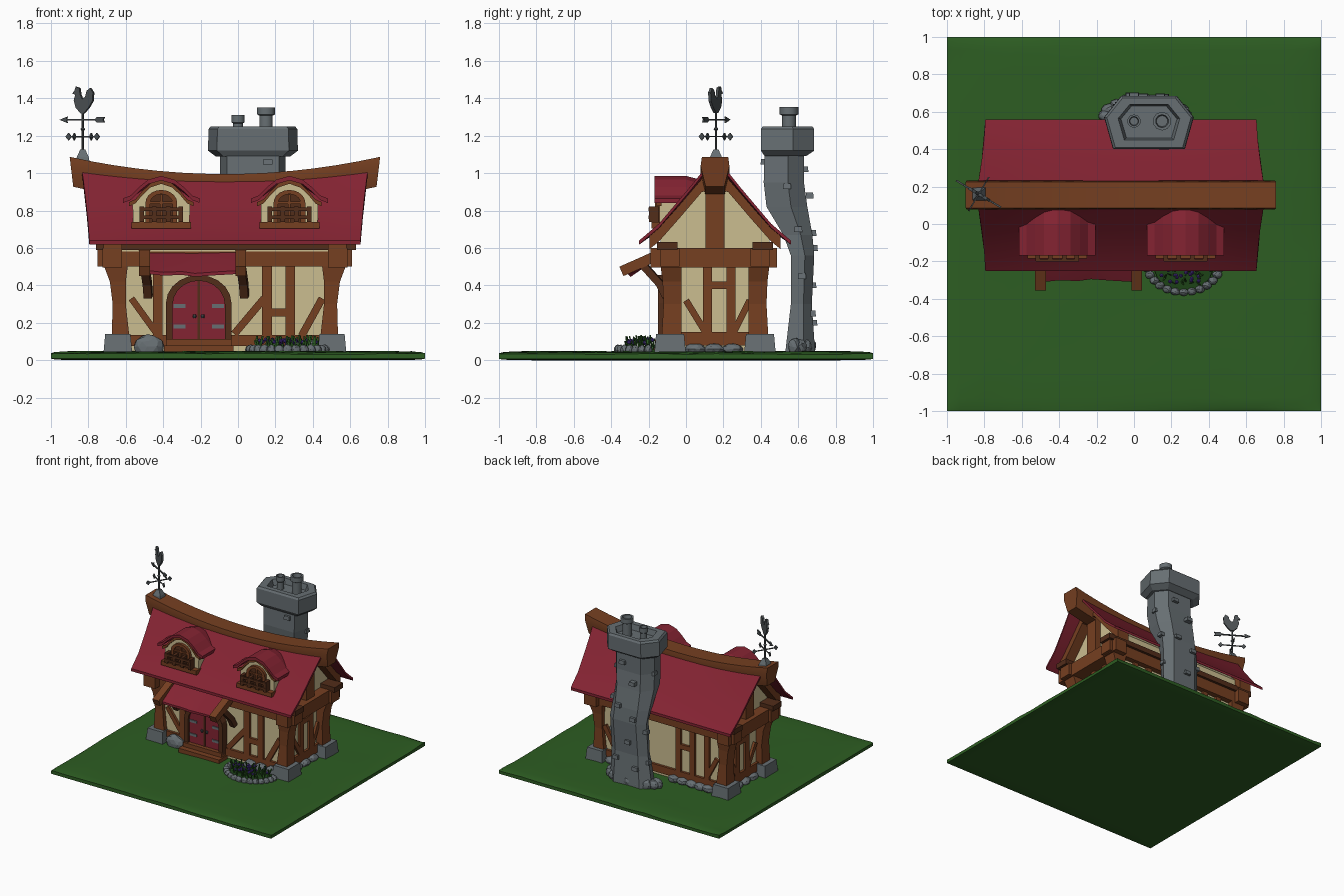
import bpy, bmesh, math, random
from mathutils import Vector, Matrix

if "Cube" in bpy.data.objects:
    bpy.data.objects.remove(bpy.data.objects["Cube"])
random.seed(4)

COL = {"grass": (.026, .11, .016), "leaf": (.012, .055, .008), "violet": (.07, .03, .28),
       "roof_red": (.23, .017, .032), "timber": (.18, .05, .015), "dark_timber": (.085, .026, .01),
       "plaster": (.60, .51, .28), "stone": (.135, .158, .17), "metal": (.07, .08, .085)}
MATS = {}
for k, c in COL.items():
    MATS[k] = bpy.data.materials.new(k)
    MATS[k].diffuse_color = (*c, 1)
PARTS = {}
CX, CY = -.07, .155          # house centre


def part(name, mat):
    return PARTS.setdefault(name, (bmesh.new(), mat))[0]


def loft(name, mat, rings):
    bm = part(name, mat)
    vs = [[bm.verts.new(p) for p in r] for r in rings]
    n = len(vs[0])
    for a, b in zip(vs, vs[1:]):
        for i in range(n):
            j = (i + 1) % n
            bm.faces.new((a[i], a[j], b[j], b[i]))
    bm.faces.new(vs[0][::-1])
    bm.faces.new(vs[-1])


def box(name, mat, x0, x1, y0, y1, z0, z1, taper=0):
    t = taper
    loft(name, mat, [[(x0, y0, z0), (x1, y0, z0), (x1, y1, z0), (x0, y1, z0)],
                     [(x0 + t, y0 + t, z1), (x1 - t, y0 + t, z1), (x1 - t, y1 - t, z1), (x0 + t, y1 - t, z1)]])


def plate(name, mat, pts, y0, y1):
    loft(name, mat, [[(x, y, z) for x, z in pts] for y in (y0, y1)])


def bar(name, mat, path, w, h, up=(0, 0, 1)):
    pts = [Vector(p) for p in path]
    rings = []
    for i, p in enumerate(pts):
        t = (pts[min(i + 1, len(pts) - 1)] - pts[max(i - 1, 0)]).normalized()
        s = t.cross(Vector(up)).normalized() * w / 2
        v = s.normalized().cross(t) * h / 2
        rings.append([p + s + v, p - s + v, p - s - v, p + s - v])
    loft(name, mat, rings)


def lathe(name, mat, x, y, prof, n=10):
    loft(name, mat, [[(x + r * math.cos(a), y + r * math.sin(a), z) for a in
                      [math.tau * (i + .5) / n for i in range(n)]] for r, z in prof])


def rock(name, x, y, z, sx, sy, sz):
    m = Matrix.Translation((x, y, z)) @ Matrix.Diagonal((sx, sy, sz, 1)) @ Matrix.Rotation(random.random() * 6, 4, 'Z')
    r = bmesh.ops.create_icosphere(part(name, "stone"), subdivisions=2, radius=1, matrix=m)
    for v in r["verts"]:
        v.co += Vector([random.uniform(-.08, .08) * s for s in (sx, sy, sz)])


def arch(cx, hw, z0, z1, rise, n=10):
    return [(cx - hw, z0)] + [(cx - hw * math.cos(math.pi * i / n), z1 - rise + rise * math.sin(math.pi * i / n))
                              for i in range(n + 1)] + [(cx + hw, z0)]


# ground slab with a gently uneven top and rounded rim
cs = [-1, -.98, -.93] + [-.8 + .16 * i for i in range(11)] + [.93, .98, 1]
rim = lambda x, y: {1: .012, .98: .006, .93: .002}.get(max(abs(x), abs(y)), 0)
loft("ground", "grass", [[(x, y, .046 - rim(x, y) + random.uniform(-.004, .004)) for y in cs] +
                         [(x, y, min(1, rim(x, y) / .012) * .008) for y in cs[::-1]] for x in cs])

# plaster walls and attic with gables
box("walls", "plaster", -.62, .48, -.09, .40, .05, .62)
att = [(.29, .58), (.29, .69), (.19, .80), (.07, .93)]
sec = [(-o, z) for o, z in att] + [(o, z) for o, z in att[::-1]]
loft("attic", "plaster", [[(CX + s * .57, CY + o, z) for o, z in sec] for s in (-1, 1)])

# curved roof: section swept along x with a sagging ridge
PROF = [(0, .97), (.07, .96), (.13, .893), (.19, .83), (.3, .715), (.405, .64)]


def rz(off, u):
    o = abs(off)
    for (a, za), (b, zb) in zip(PROF, PROF[1:]):
        if o <= b:
            z = za + (zb - za) * (o - a) / (b - a)
            break
    return z + .055 * u * u * (1 - o / .405)


offs = [-o for o, _ in PROF[:0:-1]] + [o for o, _ in PROF]
xr = lambda o, u: CX + u * (.725 + .05 * (1 - abs(o) / .405) ** 1.5)
loft("roof", "roof_red", [[(xr(o, u), CY + o, rz(o, u)) for o in offs] +
                          [(xr(o, u), CY + o, rz(o, u) - .022) for o in offs[::-1]]
                          for u in [i / 7 - 1 for i in range(15)]])

# sagging ridge beam
rs = [(-.07, 0), (.07, 0), (.077, -.05), (.05, -.16), (-.05, -.16), (-.077, -.05)]
loft("ridge_beam", "timber", [[(CX + u * (.83 + .12 * dz * abs(u)), CY + o, .995 + .092 * u * u + dz) for o, dz in rs]
                              for u in [i / 7 - 1 for i in range(15)]])

# gable rafters, crossing wall beams, corner posts and corner stones
ro = [-.35, -.3, -.19, -.07, 0, .07, .19, .3, .35]
for s in (-1, 1):
    loft("gable_rafters", "timber", [[(CX + s * x, CY + o, rz(o, .8) - .02) for o in ro] +
                                     [(CX + s * x, CY + o, rz(o, .8) - .09) for o in ro[::-1]] for x in (.55, .65)])
    a, b = sorted((CX + s * .55, CX + s * .62))
    box("gable_posts", "timber", a, b, .105, .205, .58, .95)
    a, b = sorted((CX + s * .55, CX + s * .655))
    box("cross_beams", "timber", a, b, -.19, .485, .495, .6)
    y0, y1 = sorted((CY + s * .19, CY + s * .29))
    box("long_beams", "timber", -.75, .61, y0, y1, .50, .597)
    y0, y1 = sorted((CY + s * .2, CY + s * .31))
    box("eave_plates", "dark_timber", -.76, .63, y0, y1, .59, .632)
    for t in (-1, 1):
        loft("corner_posts", "timber", [[(CX + s * x, CY + t * y, z) for x, y in ((a, .18), (b, .18), (b, h), (a, h))]
             for z, a, b, h in ((.12, .51, .605, .285), (.3, .53, .60, .275), (.42, .53, .615, .28), (.5, .52, .645, .29))])
        a, b = sorted((CX + s * .495, CX + s * .65))
        c, d = sorted((CY + t * .155, CY + t * .325))
        box("corner_stones", "stone", a, b, c, d, .03, .14, .01)

# timber framing on each wall: (u0, z0, u1, z1, width)
WALLS = {"front": lambda u, d, z: (u, -.09 - d, z), "back": lambda u, d, z: (u, .40 + d, z),
         "right": lambda u, d, z: (.48 + d, u, z), "left": lambda u, d, z: (-.62 - d, u, z)}
side = [(.115, .1, .115, .5, .05), (.24, .1, .24, .5, .05), (.115, .4, .24, .4, .04), (.0, .32, .11, .14, .035),
        (.25, .14, .34, .32, .035), (-.03, .115, .35, .115, .07)]
FRAME = {"front": [(-.43, .1, -.43, .5, .05), (.155, .1, .155, .5, .055), (.28, .1, .28, .5, .05),
                   (.155, .255, .28, .255, .045), (-.02, .14, .14, .33, .04), (.34, .13, .45, .33, .04),
                   (-.57, .33, -.44, .15, .035), (-.6, .105, -.38, .105, .06), (-.04, .105, .46, .105, .06)],
         "back": [(x, .1, x, .5, .045) for x in (-.48, -.35, -.22, .2, .33)] +
                 [(-.6, .105, .46, .105, .06), (-.35, .34, -.22, .34, .04), (-.57, .32, -.48, .15, .035),
                  (.34, .14, .45, .33, .04)],
         "right": side, "left": side}
for w, items in FRAME.items():
    for u0, z0, u1, z1, t in items:
        n = Vector((z0 - z1, u1 - u0)).normalized() * t / 2
        quad = [(u0 + n.x, z0 + n.y), (u1 + n.x, z1 + n.y), (u1 - n.x, z1 - n.y), (u0 - n.x, z0 - n.y)]
        loft(w + "_framing", "timber", [[WALLS[w](u, d, z) for u, z in quad] for d in (-.01, .02)])

# arched double door with frame, hinges and steps
DX = -.21
plate("door_frame", "dark_timber", arch(DX, .175, .09, .455, .15) + arch(DX, .14, .09, .425, .13)[::-1], -.15, -.08)
plate("door", "roof_red", arch(DX, .142, .09, .427, .13), -.132, -.085)
box("door_gap", "dark_timber", DX - .006, DX + .006, -.137, -.13, .1, .425)
for s in (-1, 1):
    for z in (.18, .29):
        a, b = sorted((DX + s * .135, DX + s * .07))
        box("hinges", "stone", a, b, -.139, -.13, z - .01, z + .01)
    lathe("door_knobs", "metal", DX + s * .022, -.137, [(.008, .225), (.011, .235), (.008, .245)], 8)
box("steps", "timber", -.395, -.025, -.21, -.1, .04, .078)
box("steps", "timber", -.385, -.035, -.165, -.1, .07, .112)

# porch awning on log brackets
loft("awning", "roof_red", [[(x, -.10, .592), (x, -.2, .54 - d), (x, -.305 + d, .474 - d), (x, -.305 + d, .456 - d),
                             (x, -.2, .522 - d), (x, -.10, .574)]
                            for x, d in ((-.49, -.006), (-.4, .004), (-.3, 0), (-.23, .01), (-.12, .002), (.02, -.006))])
for x in (-.5, .015):
    bar("awning_logs", "timber", [(x, -.345, .475), (x, -.22, .53), (x, -.1, .585)], .058, .055)
    bar("awning_struts", "dark_timber", [(x + .02, -.105, .34), (x + .015, -.14, .41), (x, -.23, .51)], .045, .04)

# two dormers in the front slope
DR = [(-.205, .865), (-.165, .88), (-.12, .925), (-.07, .965), (0, .985), (.07, .965), (.12, .925), (.165, .88), (.205, .865)]
for dx in (-.41, .275):
    shell = lambda t0, t1, k=1: [(dx + x * k, z - t0) for x, z in DR] + [(dx + x * k, z - t1) for x, z in DR[::-1]]
    loft("dormer_roofs", "roof_red", [[(x, y, z - d) for x, z in shell(0, .024)]
                                      for y, d in ((-.168, 0), (.0, 0), (.075, .02))])
    plate("dormer_trim", "timber", shell(.02, .042, .84), -.158, -.13)
    plate("dormer_walls", "plaster", [(dx - .15, .69)] + [(dx + x * .75, z - .015) for x, z in DR] + [(dx + .15, .69)],
          -.142, .04)
    box("dormer_sills", "timber", dx - .16, dx + .16, -.185, -.12, .705, .74)
    plate("window_frames", "timber", arch(dx, .085, .74, .91, .07) + arch(dx, .06, .74, .888, .05)[::-1], -.165, -.135)
    plate("window_panes", "dark_timber", arch(dx, .062, .74, .89, .05), -.148, -.135)
    box("window_bars", "timber", dx - .007, dx + .007, -.157, -.14, .74, .885)
    box("window_bars", "timber", dx - .06, dx + .06, -.157, -.14, .835, .847)
    for z in (.755, .797):
        box("window_rails", "dark_timber", dx - .115, dx + .115, -.2, -.186, z, z + .018)
    for s in (-1, -.35, .35, 1):
        a = dx + s * .105
        box("window_rails", "timber", a - .012, a + .012, -.198, -.145, .738, .822)


# crooked stone chimney with hollow cap, pots and raised bricks
def cham(cx, y0, y1, hw, z):
    m = y0 + (y1 - y0) * .6
    return [(cx - hw * .8, y0, z), (cx + hw * .8, y0, z), (cx + hw, m, z), (cx + hw * .62, y1, z),
            (cx - hw * .62, y1, z), (cx - hw, m, z)]


loft("chimney_shaft", "stone", [cham(*r) for r in (
    (.06, .53, .69, .19, .04), (.07, .56, .672, .165, .3), (.08, .56, .685, .165, .56), (.07, .52, .675, .165, .67),
    (.07, .43, .648, .17, .82), (.08, .415, .63, .175, .95), (.08, .42, .63, .175, 1.12))])
loft("chimney_cap", "stone", [cham(.08, *r) for r in (
    (.42, .64, .20, 1.09), (.40, .685, .24, 1.12), (.40, .685, .238, 1.235), (.41, .675, .225, 1.25),
    (.45, .64, .165, 1.25), (.46, .63, .15, 1.205))])
for x, r, z in ((0, .036, 1.31), (.15, .05, 1.352)):
    lathe("chimney_pots", "stone", x, .55, [(r * .75, 1.2), (r * .75, z - .045), (r, z - .038), (r, z),
                                            (r * .7, z), (r * .6, z - .03)])
for x, y, z in ((.16, .42, 1.06), (.02, .66, .88), (.13, .632, 1.02), (.0, .682, .6), (.14, .675, .68), (.05, .675, .4),
                (.16, .672, .25), (-.02, .68, .2), (.235, .54, .93), (.23, .6, .7), (.222, .62, .45), (-.08, .54, .95),
                (-.075, .63, .5), (-.085, .62, .25)):
    box("chimney_bricks", "stone", x - .026, x + .026, y - .022, y + .022, z - .015, z + .015, .003)

# foundation stones around the chimney and walls
for i in range(9):
    a = math.pi * (i / 8)
    rock("foundation_stones", .06 + .2 * math.cos(a), .58 + .08 * math.sin(a), .07, .05, .035, random.uniform(.035, .055))
for x in (-.5, -.43, -.35, -.27, -.19, .3, .38):
    rock("foundation_stones", x, .425, .065, .05, .04, .03)
for x in (-.475, .2, .3, .4):
    rock("foundation_stones", x, -.13, .07, .08 if x < 0 else .05, .04, .065 if x < 0 else .04)
for y in (.05, .15, .25):
    for x in (-.64, .5):
        rock("foundation_stones", x, y, .06, .04, .055, .03)

# flower bed: ring of stones, leaves and blossoms
BX, BY = .265, -.2
for i in range(15):
    a = math.pi * (1 + i / 14)
    rock("bed_stones", BX + .2 * math.cos(a), BY + .165 * math.sin(a), .055, .026, .021, .028)
lathe("bed_soil", "leaf", BX, BY, [(.17, .03), (.165, .058)], 16)
for i in range(85):
    a, r = random.uniform(math.pi, math.tau), math.sqrt(random.random())
    x, y = BX + .175 * r * math.cos(a), BY + .02 + .14 * r * math.sin(a)
    h = random.uniform(.05, .085)
    tip = (x + random.uniform(-.025, .025), y + random.uniform(-.025, .025), .05 + h)
    if i % 3:
        bar("bed_leaves", "grass" if i % 2 else "leaf", [(x, y, .045), tip], .009, .005, (.3, 1, 0))
    else:
        bmesh.ops.create_icosphere(part("bed_flowers", "violet"), subdivisions=1, radius=.012,
                                   matrix=Matrix.Translation((x, y, .05 + h * .75)))

# weathervane: pedestal, pole, compass arms, arrow and rooster
VX, VY = -.83, .16
lathe("vane_base", "stone", VX, VY, [(.055, 1.05), (.045, 1.085), (.02, 1.125)], 4)
lathe("vane_pole", "metal", VX, VY, [(.007, 1.1), (.006, 1.335)], 8)
lathe("vane_pole", "metal", VX, VY, [(.006, 1.225), (.014, 1.235), (.006, 1.245)], 8)
for i in range(4):
    a = math.radians(-31 + 90 * i)
    c, s = math.cos(a), math.sin(a)
    bar("vane_arms", "metal", [(VX, VY, 1.195), (VX + .09 * c, VY + .09 * s, 1.195)], .007, .007)
    loft("vane_arms", "metal", [[(VX + r * c - d * s, VY + r * s + d * c, z) for r, z in
                                 ((.07, 1.195), (.088, 1.175), (.106, 1.195), (.088, 1.215))] for d in (-.004, .004)])
ca, sa = math.cos(math.radians(-31)), math.sin(math.radians(-31))
rooster = [(-.01, 1.32), (-.04, 1.35), (-.052, 1.39), (-.042, 1.42), (-.062, 1.425), (-.047, 1.44), (-.04, 1.462),
           (-.018, 1.455), (-.012, 1.42), (0, 1.395), (.02, 1.41), (.028, 1.44), (.05, 1.455), (.068, 1.43),
           (.064, 1.385), (.04, 1.35), (.01, 1.32)]
arrow = [(-.142, 1.285), (-.095, 1.302), (-.1, 1.289), (.08, 1.289), (.09, 1.3), (.138, 1.3), (.128, 1.285),
         (.138, 1.27), (.09, 1.27), (.08, 1.281), (-.1, 1.281), (-.095, 1.268)]
for nm, pts, t in (("vane_rooster", rooster, .008), ("vane_arrow", arrow, .005)):
    loft(nm, "metal", [[(VX + x * ca - d * sa, VY + x * sa + d * ca, z) for x, z in pts] for d in (-t, t)])

# turn every collected part into an object
SMOOTH = {"ground": 40, "roof": 30, "awning": 30, "chimney_pots": 40, "vane_pole": 40, "ridge_beam": 25}
for name, (bm, mat) in PARTS.items():
    bmesh.ops.recalc_face_normals(bm, faces=bm.faces[:])
    me = bpy.data.meshes.new(name)
    bm.to_mesh(me)
    bm.free()
    me.materials.append(MATS[mat])
    ob = bpy.data.objects.new(name, me)
    bpy.context.collection.objects.link(ob)
    if name in SMOOTH:
        bpy.ops.object.select_all(action='DESELECT')
        ob.select_set(True)
        bpy.context.view_layer.objects.active = ob
        bpy.ops.object.shade_smooth_by_angle(angle=math.radians(SMOOTH[name]))

for m in bpy.data.materials:
    if m.users and not m.is_grease_pencil:
        m.use_nodes = True
        m.node_tree.nodes["Principled BSDF"].inputs["Base Color"].default_value = m.diffuse_color
